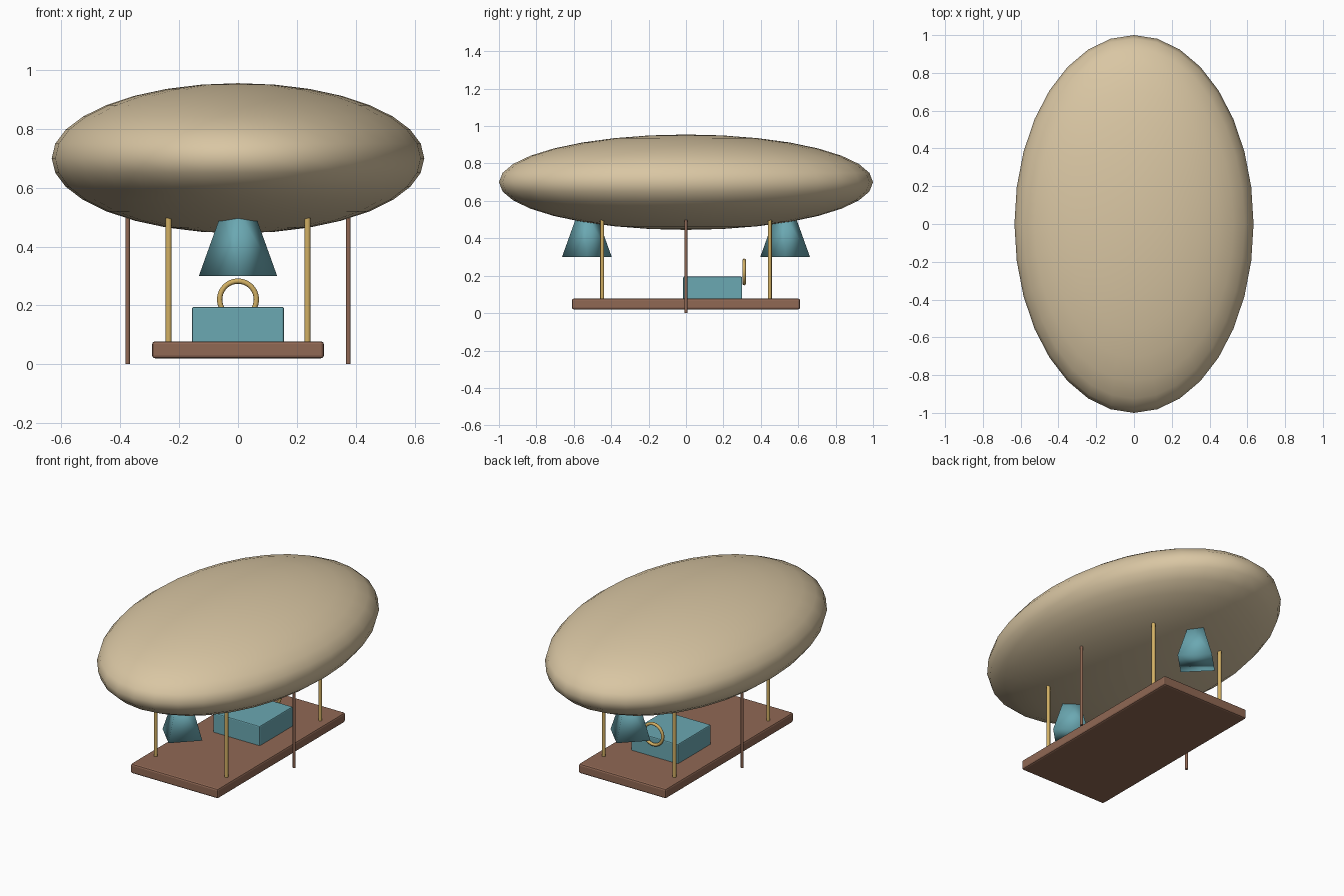
import bpy, math

if "Cube" in bpy.data.objects:
    bpy.data.objects.remove(bpy.data.objects["Cube"])


def material(name, rgb):
    # sRGB 0-255 to linear
    lin = [(c / 255 / 12.92) if c < 11 else ((c / 255 + 0.055) / 1.055) ** 2.4 for c in rgb]
    m = bpy.data.materials.new(name)
    m.diffuse_color = (*lin, 1)
    m.use_nodes = True
    m.node_tree.nodes["Principled BSDF"].inputs["Base Color"].default_value = m.diffuse_color
    return m


CANVAS = material("tan canvas", (217, 198, 163))
TEAL = material("teal", (107, 168, 178))
WOOD = material("brown wood", (144, 104, 84))
BRASS = material("brass", (210, 176, 100))


def finish(name, mat, smooth=None):
    ob = bpy.context.object
    ob.name = name
    ob.data.materials.append(mat)
    if smooth == "all":
        bpy.ops.object.shade_smooth()
    elif smooth:
        bpy.ops.object.shade_smooth_by_angle(angle=math.radians(smooth))
    return ob


def box(name, mat, lo, hi, bevel):
    mid = [(a + b) / 2 for a, b in zip(lo, hi)]
    bpy.ops.mesh.primitive_cube_add(size=1, location=mid)
    ob = bpy.context.object
    ob.scale = [b - a for a, b in zip(lo, hi)]
    bpy.ops.object.transform_apply(location=False, rotation=False, scale=True)
    finish(name, mat)
    mod = ob.modifiers.new("bevel", "BEVEL")
    mod.width = bevel
    mod.segments = 2
    return ob


def rod(name, mat, x, y, z0, z1, r):
    bpy.ops.mesh.primitive_cylinder_add(vertices=12, radius=r, depth=z1 - z0,
                                        location=(x, y, (z0 + z1) / 2))
    return finish(name, mat, 40)


# Gas envelope
bpy.ops.mesh.primitive_uv_sphere_add(segments=32, ring_count=16, radius=1, location=(0, 0, 0.7))
bpy.context.object.scale = (0.633, 1.0, 0.255)
bpy.ops.object.transform_apply(location=False, rotation=False, scale=True)
finish("envelope", CANVAS, "all")

# Deck and cabin
box("deck", WOOD, (-0.292, -0.61, 0.02), (0.292, 0.61, 0.078), 0.01)
box("cabin", TEAL, (-0.156, -0.015, 0.07), (0.156, 0.30, 0.195), 0.006)

# Steering ring behind the cabin
bpy.ops.mesh.primitive_torus_add(major_segments=32, minor_segments=10, major_radius=0.0625,
                                 minor_radius=0.009, location=(0, 0.311, 0.22),
                                 rotation=(math.pi / 2, 0, 0))
finish("steering_ring", BRASS, "all")

for sx, side in ((-1, "left"), (1, "right")):
    # Brass posts between deck and envelope
    for sy, end in ((-1, "front"), (1, "back")):
        rod(f"post_{end}_{side}", BRASS, sx * 0.236, sy * 0.448, 0.07, 0.51, 0.0105)
    # Long mooring poles at the sides
    rod(f"mooring_pole_{side}", WOOD, sx * 0.375, 0, 0, 0.51, 0.008)

# Four-sided tapered horns under both ends, corners on the axes
for sy, end in ((-1, "front"), (1, "back")):
    bpy.ops.mesh.primitive_cone_add(vertices=4, radius1=0.133, radius2=0.054, depth=0.22,
                                    location=(0, sy * 0.53, 0.41))
    finish(f"horn_{end}", TEAL, "all")
